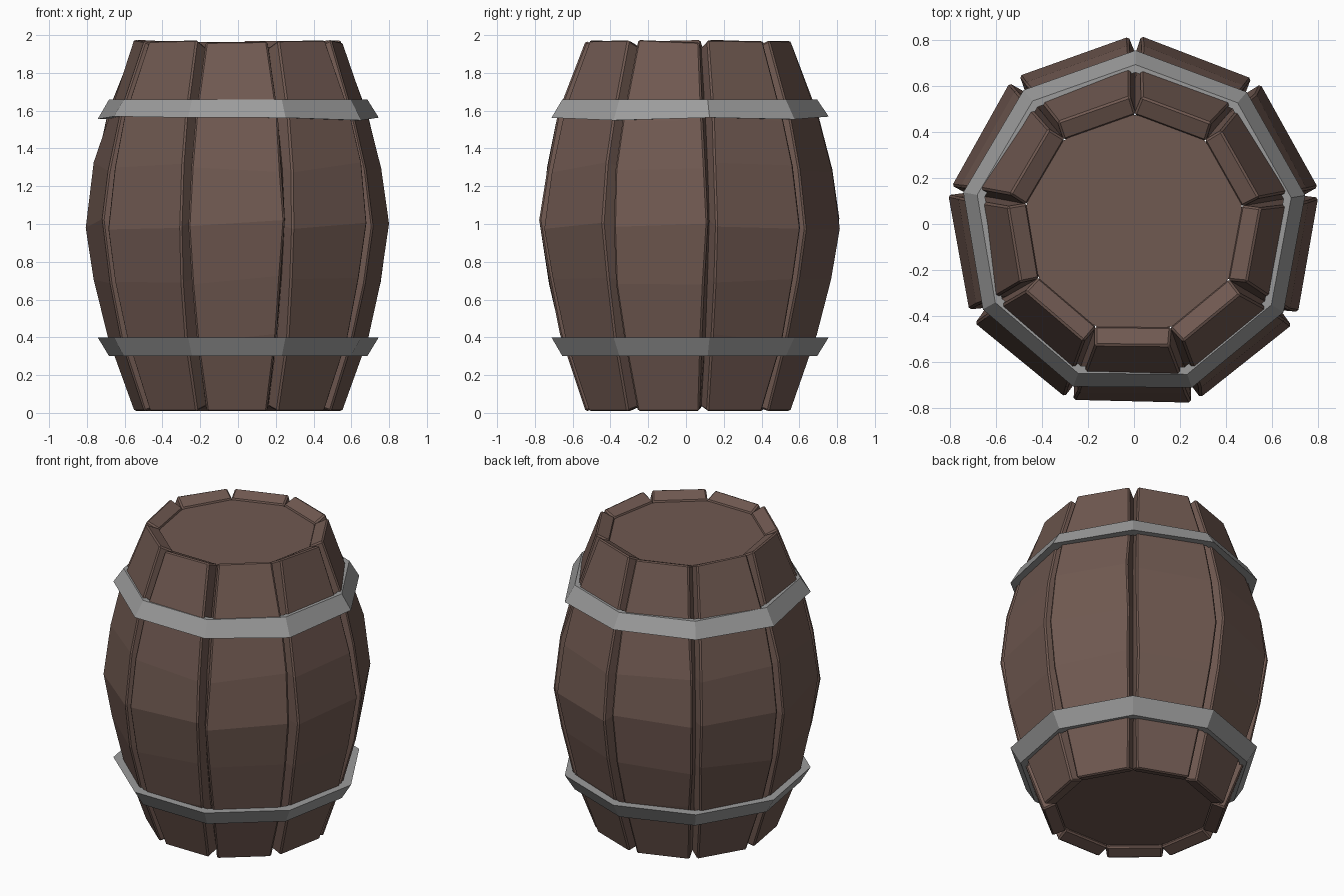
import bpy, bmesh, math, random
from mathutils import Vector

if "Cube" in bpy.data.objects:
    bpy.data.objects.remove(bpy.data.objects["Cube"])

random.seed(4)
N = 9
STEP = 2 * math.pi / N
FRONT = math.radians(-90.5)


def material(name, rgb):
    m = bpy.data.materials.new(name)
    m.diffuse_color = (*rgb, 1)
    m.use_nodes = True
    m.node_tree.nodes["Principled BSDF"].inputs["Base Color"].default_value = m.diffuse_color
    return m


WOOD = material("brown wood", (0.162, 0.100, 0.082))
IRON = material("grey iron", (0.33, 0.33, 0.33))


def finish(name, bm, mat):
    bmesh.ops.recalc_face_normals(bm, faces=bm.faces)
    me = bpy.data.meshes.new(name)
    bm.to_mesh(me)
    bm.free()
    me.materials.append(mat)
    ob = bpy.data.objects.new(name, me)
    bpy.context.collection.objects.link(ob)
    return ob


def loft(bm, rings, closed):
    """Skin quads between rings of points; cap the ends unless closed."""
    vs = [[bm.verts.new(p) for p in r] for r in rings]
    n = len(vs[0])
    for i in range(len(vs) if closed else len(vs) - 1):
        a, b = vs[i], vs[(i + 1) % len(vs)]
        for j in range(n):
            bm.faces.new((a[j], a[(j + 1) % n], b[(j + 1) % n], b[j]))
    if not closed:
        bm.faces.new(vs[0])
        bm.faces.new(vs[-1])


# Staves: straight-sided planks bent along the barrel profile (radius, height)
PROFILE = [(0.53, 0.008), (0.66, 0.40), (0.73, 0.70), (0.772, 1.0),
           (0.735, 1.30), (0.67, 1.57), (0.53, 1.962)]
THICK = 0.09


def jit(a):
    return random.uniform(-a, a)


for k in range(N):
    ang = FRONT + k * STEP
    out = Vector((math.cos(ang), math.sin(ang), 0))
    side = Vector((-out.y, out.x, 0))
    rings = []
    for i, (r, z) in enumerate(PROFILE):
        p0, p1 = PROFILE[max(i - 1, 0)], PROFILE[min(i + 1, len(PROFILE) - 1)]
        t = Vector((p1[0] - p0[0], p1[1] - p0[1])).normalized()
        ri, zi = r - THICK * t.y, z + THICK * t.x    # inner edge, square to the plank
        half = r * math.tan(STEP / 2) - 0.029
        mid = 0 < i < len(PROFILE) - 1
        ring = []
        for s, rr, zz in ((-1, r, z), (1, r, z), (1, ri, zi), (-1, ri, zi)):
            outer = rr == r
            h = half + (jit(0.007) if outer else 0.002)
            rj = jit(0.007) if mid and outer else 0
            zj = jit(0.03) if mid else (abs(jit(0.018)) if i and outer else 0)
            ring.append(out * (rr + rj) + side * (s * h) + Vector((0, 0, zz + zj)))
        rings.append(ring)
    bm = bmesh.new()
    loft(bm, rings, False)
    ob = finish(f"stave_{k + 1}", bm, WOOD)
    bev = ob.modifiers.new("chipped_edges", "BEVEL")
    bev.width = 0.009
    bev.segments = 1

# Hoops: nine-sided bands with their corners over the gaps
def hoop(name, section, wobble):
    bm = bmesh.new()
    rings = []
    for k in range(N):
        a = FRONT + (k + 0.5) * STEP
        dz = jit(wobble)
        rings.append([Vector((math.cos(a) * r / math.cos(STEP / 2),
                              math.sin(a) * r / math.cos(STEP / 2),
                              z + (dz if z == 1.56 else 0))) for r, z in section])
    loft(bm, rings, True)
    finish(name, bm, IRON)


hoop("upper_hoop", [(0.62, 1.66), (0.652, 1.66), (0.71, 1.56), (0.65, 1.56)], 0.012)
hoop("lower_hoop", [(0.65, 0.40), (0.71, 0.40), (0.652, 0.30), (0.61, 0.30)], 0)

# Heads: round boards set just inside each end
for name, z in (("top_head", 1.905), ("bottom_head", 0.075)):
    bm = bmesh.new()
    bmesh.ops.create_cone(bm, cap_ends=True, segments=18, radius1=0.475,
                          radius2=0.475, depth=0.04)
    bmesh.ops.translate(bm, verts=bm.verts, vec=(0, 0, z))
    finish(name, bm, WOOD)
